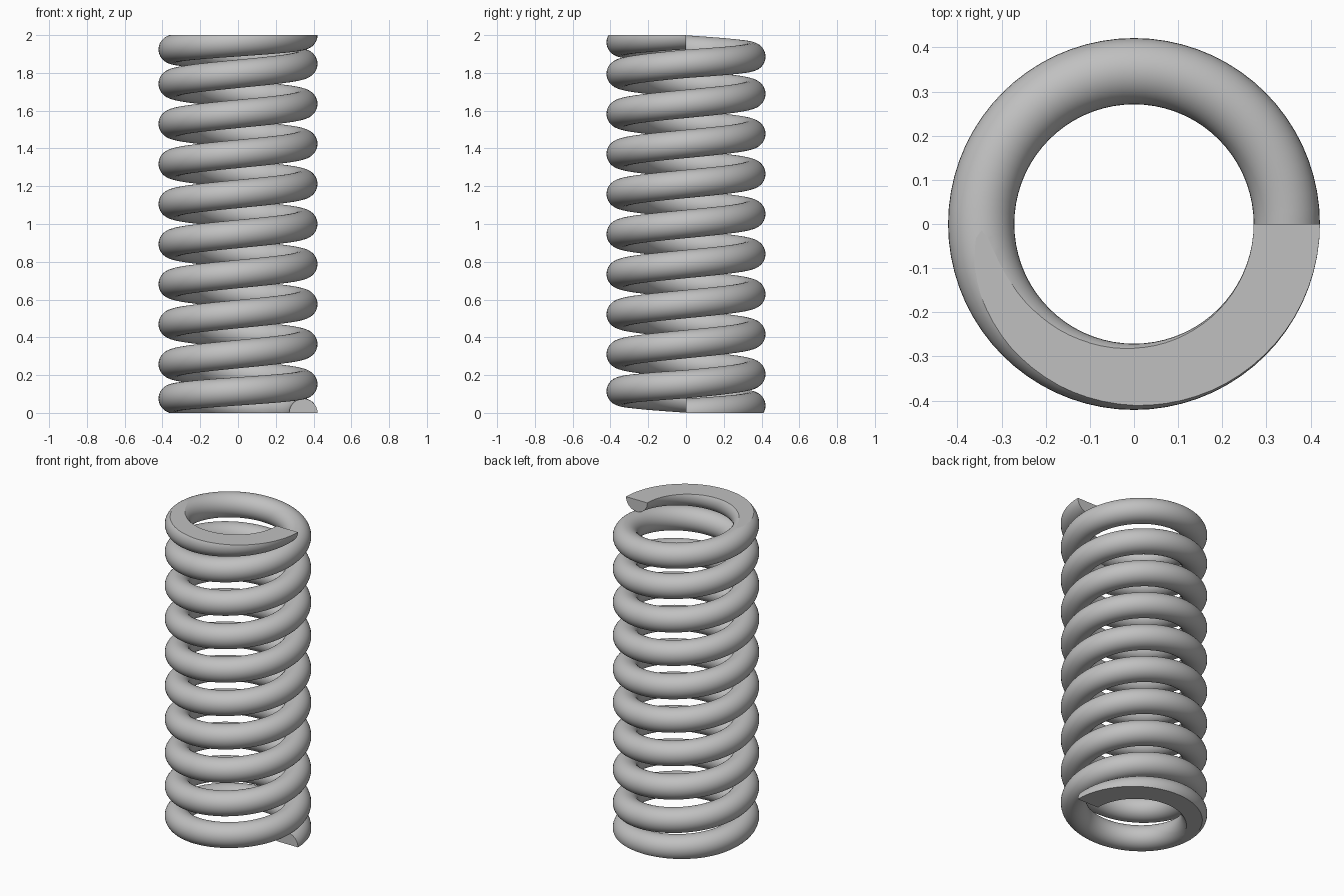
import bpy, bmesh
from math import cos, sin, tau

cube = bpy.data.objects.get("Cube")
if cube:
    bpy.data.objects.remove(cube, do_unlink=True)

HEIGHT = 2.0
COIL_R, WIRE_R = 0.346, 0.075
TURNS, STEPS, SIDES = 10, 72, 36
CLOSED = 0.152                                  # pitch of the closed end turns
OPEN = (HEIGHT - 2 * CLOSED) / (TURNS - 2)      # pitch of the working turns

steel = bpy.data.materials.new("grey steel")
colour = (0.53, 0.53, 0.53, 1)
steel.diffuse_color = colour
steel.use_nodes = True
steel.node_tree.nodes["Principled BSDF"].inputs["Base Color"].default_value = colour


def rise(t):
    """Height of the wire centre after t turns."""
    end_turns = min(t, 1) + max(t - (TURNS - 1), 0)
    return end_turns * CLOSED + (t - end_turns) * OPEN


# Wire swept along the helix
bm = bmesh.new()
rings = []
for i in range(TURNS * STEPS + 1):
    t = i / STEPS
    a, z = tau * t, rise(t)
    ring = []
    for j in range(SIDES):
        b = tau * j / SIDES
        r = COIL_R + WIRE_R * cos(b)
        ring.append(bm.verts.new((r * cos(a), r * sin(a), z + WIRE_R * sin(b))))
    rings.append(ring)
for lower, upper in zip(rings, rings[1:]):
    for j in range(SIDES):
        k = (j + 1) % SIDES
        bm.faces.new((lower[j], lower[k], upper[k], upper[j]))
caps = [bm.faces.new(rings[0]), bm.faces.new(rings[-1])]
for f in bm.faces:
    f.smooth = f not in caps

# Ends ground flat at the base and the top
for z, direction in ((0, -1), (HEIGHT, 1)):
    cut = bmesh.ops.bisect_plane(
        bm, geom=bm.verts[:] + bm.edges[:] + bm.faces[:], dist=1e-6,
        plane_co=(0, 0, z), plane_no=(0, 0, direction), clear_outer=True)
    rim = [e for e in cut["geom_cut"]
           if isinstance(e, bmesh.types.BMEdge) and e.is_boundary]
    bmesh.ops.triangle_fill(bm, edges=rim, use_beauty=True,
                            normal=(0, 0, direction))
bmesh.ops.recalc_face_normals(bm, faces=bm.faces[:])

# Crisp edges around the flat faces
for f in bm.faces:
    if all(abs(v.co.z) < 1e-4 or abs(v.co.z - HEIGHT) < 1e-4 for v in f.verts):
        f.smooth = False
for e in bm.edges:
    if any(not f.smooth for f in e.link_faces):
        e.smooth = False

mesh = bpy.data.meshes.new("coil_spring")
bm.to_mesh(mesh)
bm.free()
mesh.materials.append(steel)
spring = bpy.data.objects.new("coil_spring", mesh)
bpy.context.collection.objects.link(spring)
